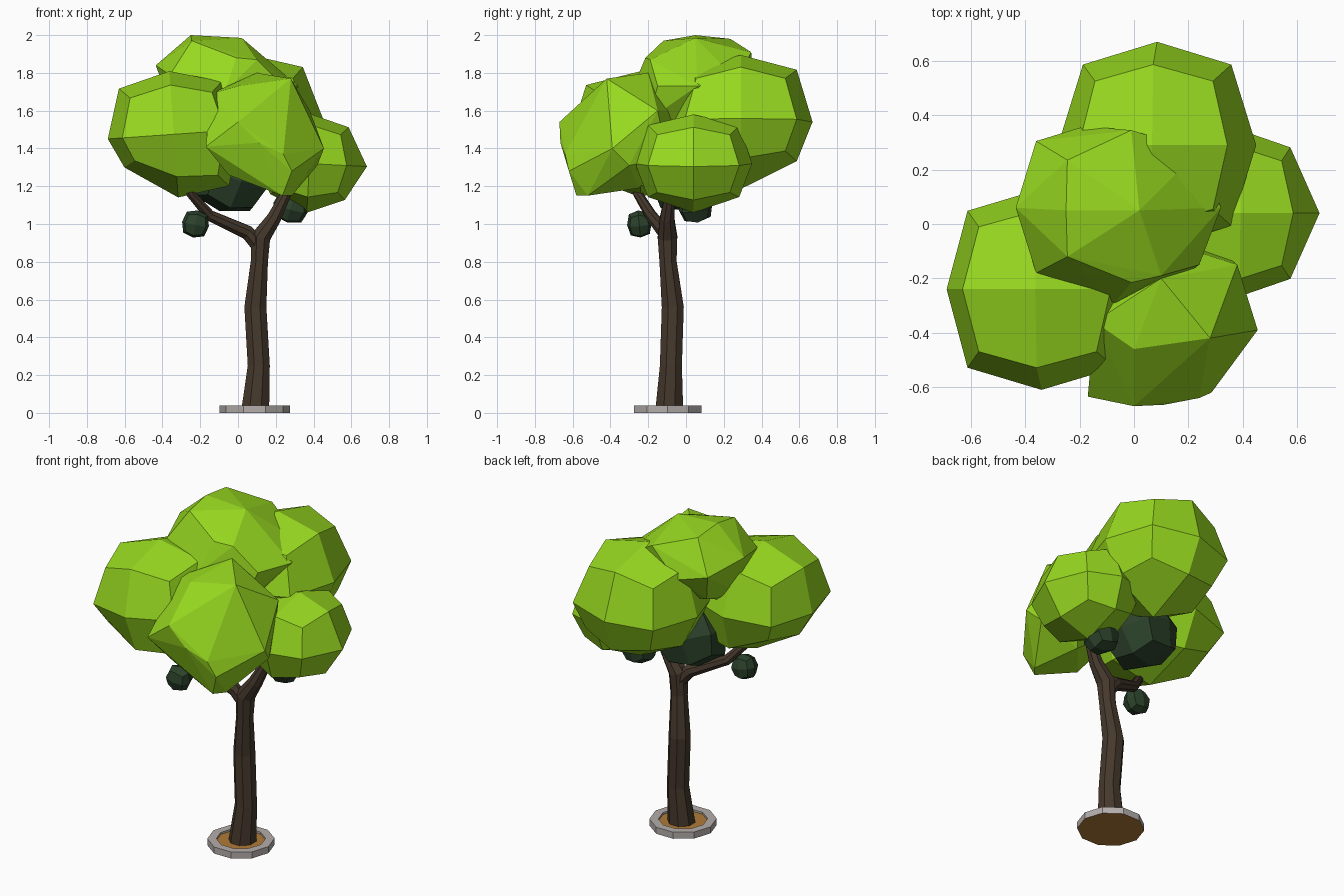
import bpy, bmesh, math
from mathutils import Vector, Euler

if "Cube" in bpy.data.objects:
    bpy.data.objects.remove(bpy.data.objects["Cube"])


def material(name, rgb):
    m = bpy.data.materials.new(name)
    m.diffuse_color = (*rgb, 1)
    m.use_nodes = True
    m.node_tree.nodes["Principled BSDF"].inputs["Base Color"].default_value = m.diffuse_color
    return m


LEAF = material("leaf green", (0.31, 0.69, 0.014))
DARK = material("dark leaf green", (0.025, 0.055, 0.024))
BARK = material("bark brown", (0.06, 0.04, 0.025))
STONE = material("stone grey", (0.46, 0.425, 0.41))
SOIL = material("soil brown", (0.44, 0.195, 0.04))


def finish(name, bm, *mats):
    bmesh.ops.recalc_face_normals(bm, faces=bm.faces)
    me = bpy.data.meshes.new(name)
    bm.to_mesh(me)
    bm.free()
    for m in mats:
        me.materials.append(m)
    ob = bpy.data.objects.new(name, me)
    bpy.context.collection.objects.link(ob)
    return ob


def clump(name, center, radii, mat, rot=(0, 0, 0), low=(1, 1), pinch=1):
    """Low-poly rounded cube: 24 quads; low lifts the underside rim at -x / +x."""
    bm = bmesh.new()
    bmesh.ops.create_cube(bm, size=2)
    bmesh.ops.subdivide_edges(bm, edges=bm.edges[:], cuts=1, use_grid_fill=True)
    turn = Euler([math.radians(a) for a in rot]).to_matrix()
    for v in bm.verts:
        k = (1, 0.78, 0.62)[sum(abs(c) > 0.5 for c in v.co) - 1]
        if k < 1:
            if v.co.z < -0.5:
                v.co.z *= low[0] + (low[1] - low[0]) * (v.co.x + 1) / 2
            v.co.x *= pinch
        v.co = turn @ Vector([c * k * r for c, r in zip(v.co, radii)]) + Vector(center)
    return finish(name, bm, mat)


def boulder(name, points, mat):
    """Faceted convex clump around a few corner points."""
    bm = bmesh.new()
    for co in points:
        bm.verts.new(co)
    bmesh.ops.convex_hull(bm, input=bm.verts[:])
    loose = [v for v in bm.verts if not v.link_faces]
    bmesh.ops.delete(bm, geom=loose, context='VERTS')
    return finish(name, bm, mat)


def limb(name, path, sides=8):
    """Tapered faceted tube along (x, y, z, radius) points."""
    bm = bmesh.new()
    pts = [Vector(p[:3]) for p in path]
    rings = []
    for i, p in enumerate(pts):
        t = (pts[min(i + 1, len(pts) - 1)] - pts[max(i - 1, 0)]).normalized()
        u = Vector((0, 1, 0)).cross(t).normalized()
        w = t.cross(u)
        ring = []
        for s in range(sides):
            a = 2 * math.pi * (s + 0.5) / sides
            ring.append(bm.verts.new(p + path[i][3] * (u * math.cos(a) + w * math.sin(a))))
        rings.append(ring)
    for a, b in zip(rings, rings[1:]):
        for s in range(sides):
            n = (s + 1) % sides
            bm.faces.new((a[s], a[n], b[n], b[s]))
    bm.faces.new(rings[0])
    bm.faces.new(rings[-1])
    return finish(name, bm, BARK)


# Leaf clumps
clump("left_leaves", (-0.34, -0.24, 1.475), (0.35, 0.37, 0.335), LEAF, (0, -4, 0), (0.6, 1.12))
clump("back_leaves", (0.085, 0.29, 1.54), (0.365, 0.38, 0.355), LEAF, (0, -3, 0), (0.75, 0.75), 0.96)
clump("right_leaves", (0.378, 0.04, 1.32), (0.305, 0.31, 0.26), LEAF, (0, 3, 0), (0.85, 0.9), 0.83)

# Top leaf clump: flat-topped, leaning right
boulder("top_leaves", [
    (-.25, .05, 2.0), (-.245, .235, 1.98), (-.245, -.12, 1.97), (.02, .05, 1.985),
    (-.01, -.215, 1.88), (-.01, .345, 1.91), (-.435, .06, 1.84), (-.36, .305, 1.79),
    (-.36, -.18, 1.79), (-.07, -.29, 1.7), (-.18, .36, 1.75), (.32, .06, 1.73),
    (.24, -.15, 1.73), (.24, .27, 1.76), (.1, -.19, 1.87), (.17, -.2, 1.55),
    (.17, .24, 1.52), (-.34, -.03, 1.57), (-.25, -.1, 1.47), (-.28, .2, 1.6),
    (.1, .05, 1.45)], LEAF)

# Front leaf clump: tilted
boulder("front_leaves", [
    (0, -.67, 1.54), (-.17, -.635, 1.41), (.11, -.665, 1.43), (.24, -.64, 1.37),
    (0, -.46, 1.73), (.28, -.42, 1.77), (-.145, -.36, 1.69), (.1, -.2, 1.8),
    (.455, -.39, 1.40), (.38, -.15, 1.6), (.285, -.62, 1.28), (.235, -.58, 1.15),
    (.285, -.52, 1.15), (-.05, -.55, 1.26), (.42, -.3, 1.31), (.32, -.1, 1.35),
    (.1, -.06, 1.6), (-.12, -.25, 1.42), (.2, -.25, 1.19)], LEAF)

# Dark inner and hanging leaf clumps
clump("inner_dark_leaves", (-0.04, 0.0, 1.26), (0.21, 0.2, 0.2), DARK, (10, 15, 20))
clump("right_dark_leaves", (0.28, 0.05, 1.09), (0.095, 0.09, 0.085), DARK, (10, 15, 0))
clump("hanging_dark_leaves", (-0.225, -0.247, 1.0), (0.072, 0.065, 0.073), DARK, (5, 10, 0))

# Trunk leading into the right branch, and the left branch
limb("trunk", [(.092, -.088, .02, .079), (.11, -.08, .25, .063), (.092, -.07, .56, .063),
               (.113, -.095, .8, .049), (.12, -.098, .93, .056), (.19, -.1, 1.03, .041),
               (.25, -.085, 1.15, .03), (.3, -.06, 1.28, .022)])
limb("left_branch", [(.125, -.095, .87, .045), (.05, -.11, .955, .04), (-.15, -.185, 1.045, .031),
                     (-.25, -.255, 1.16, .025), (-.3, -.29, 1.28, .02)])

# Stone planter ring with soil-coloured underside
CX, CY, N = 0.088, -0.097, 10
bm = bmesh.new()
loops = []
for r, z in [(0.187, 0), (0.187, 0.04), (0.137, 0.04), (0.137, 0)]:
    loops.append([bm.verts.new((CX + r * math.cos(2 * math.pi * i / N),
                                CY + r * math.sin(2 * math.pi * i / N), z)) for i in range(N)])
for k in range(4):
    a, b = loops[k], loops[(k + 1) % 4]
    for i in range(N):
        f = bm.faces.new((a[i], a[(i + 1) % N], b[(i + 1) % N], b[i]))
        f.material_index = 1 if k == 3 else 0
finish("planter_ring", bm, STONE, SOIL)

# Soil bed
bm = bmesh.new()
bmesh.ops.create_cone(bm, cap_ends=True, segments=N, radius1=0.137, radius2=0.137, depth=0.028)
bmesh.ops.rotate(bm, verts=bm.verts, cent=(0, 0, 0), matrix=Euler((0, 0, math.pi / 2)).to_matrix())
bmesh.ops.translate(bm, verts=bm.verts, vec=(CX, CY, 0.014))
finish("soil_bed", bm, SOIL)
